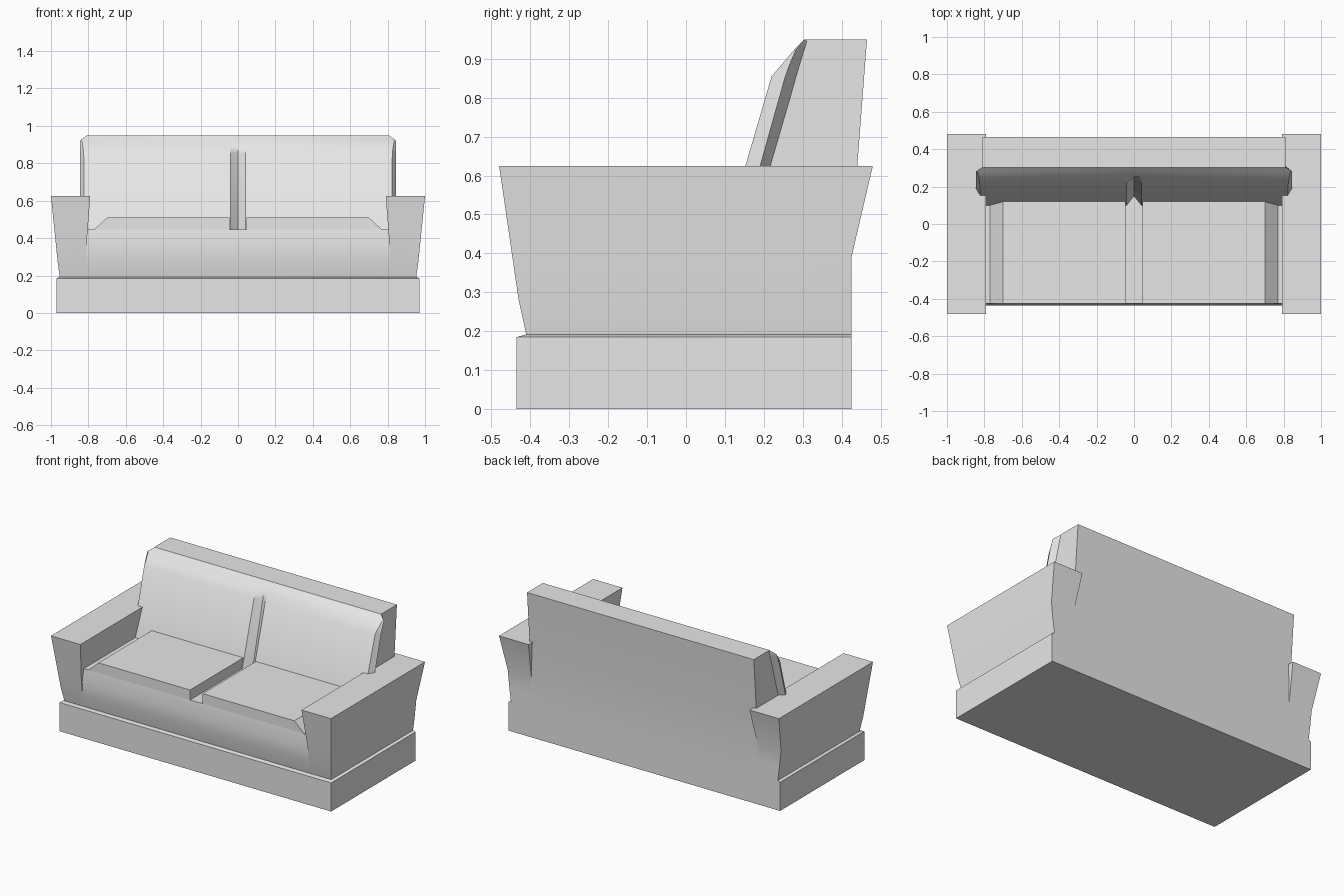
import bpy, bmesh, math

cube = bpy.data.objects.get("Cube")
if cube:
    bpy.data.objects.remove(cube, do_unlink=True)

grey = bpy.data.materials.new("plain grey fabric")
grey.use_nodes = True
colour = (0.8, 0.8, 0.8, 1)
grey.diffuse_color = colour
grey.node_tree.nodes["Principled BSDF"].inputs["Base Color"].default_value = colour


def loft(name, rings, mirror=False):
    """Skin a stack of equal-length point rings into a closed solid."""
    bm = bmesh.new()
    loops = [[bm.verts.new(p) for p in ring] for ring in rings]
    n = len(loops[0])
    for low, high in zip(loops, loops[1:]):
        for i in range(n):
            j = (i + 1) % n
            bm.faces.new((low[i], low[j], high[j], high[i]))
    bm.faces.new(loops[0][::-1])
    bm.faces.new(loops[-1])
    bmesh.ops.recalc_face_normals(bm, faces=bm.faces)
    mesh = bpy.data.meshes.new(name)
    bm.to_mesh(mesh)
    bm.free()
    mesh.materials.append(grey)
    mesh.shade_smooth()
    mesh.set_sharp_from_angle(angle=math.radians(30))
    obj = bpy.data.objects.new(name, mesh)
    bpy.context.collection.objects.link(obj)
    if mirror:
        obj.modifiers.new("other side", "MIRROR")
    return obj


def rect(z, x0, x1, y0, y1):
    return [(x0, y0, z), (x1, y0, z), (x1, y1, z), (x0, y1, z)]


def extrude_x(name, profile, half_width):
    return loft(name, [[(x, y, z) for y, z in profile] for x in (-half_width, half_width)])


# Plinth with a thin sloping ledge
loft("plinth", [rect(0, -0.97, 0.97, -0.435, 0.425),
                rect(0.185, -0.97, 0.97, -0.435, 0.425),
                rect(0.192, -0.955, 0.955, -0.41, 0.425)])

# Arms flaring outwards, forwards and backwards
loft("arm", [rect(0.19, 0.81, 0.953, -0.41, 0.425),
             rect(0.28, 0.81, 0.965, -0.43, 0.425),
             rect(0.39, 0.808, 0.976, -0.446, 0.425),
             rect(0.625, 0.79, 1.0, -0.48, 0.48)], mirror=True)

# Body under the seat
extrude_x("seat_body", [(-0.41, 0.19), (-0.43, 0.28), (-0.435, 0.36), (-0.425, 0.445),
                        (0.3, 0.445), (0.3, 0.19)], 0.812)

# Seat cushions with a sloped outer edge and a gap between them
section = [(0.045, 0.44), (0.775, 0.44), (0.70, 0.51), (0.045, 0.51)]
loft("seat_cushion", [[(x, y, z) for x, z in section] for y in (-0.425, 0.2)], mirror=True)

# Back panel
extrude_x("back_panel", [(0.157, 0.445), (0.305, 0.95), (0.465, 0.95), (0.44, 0.625),
                         (0.425, 0.39), (0.425, 0.19), (0.157, 0.19)], 0.81)


# Back cushion with a central crease and bulging sides
def cushion_ring(z, crease, front, ridge, front_x, ridge_x):
    rear = 0.22 + (z - 0.625) * 0.292
    half = [(0.04, front), (front_x, front), (ridge_x, ridge), (0.805, rear)]
    points = [(0, crease)] + half + [(-x, y) for x, y in reversed(half)]
    return [(x, y, z) for x, y in points]


loft("back_cushion", [cushion_ring(0.445, 0.15, 0.10, 0.14, 0.82, 0.845),
                      cushion_ring(0.855, 0.255, 0.22, 0.255, 0.825, 0.845),
                      cushion_ring(0.89, 0.25, 0.25, 0.268, 0.83, 0.845),
                      cushion_ring(0.922, 0.277, 0.277, 0.282, 0.835, 0.845),
                      cushion_ring(0.949, 0.303, 0.303, 0.304, 0.805, 0.808)])
